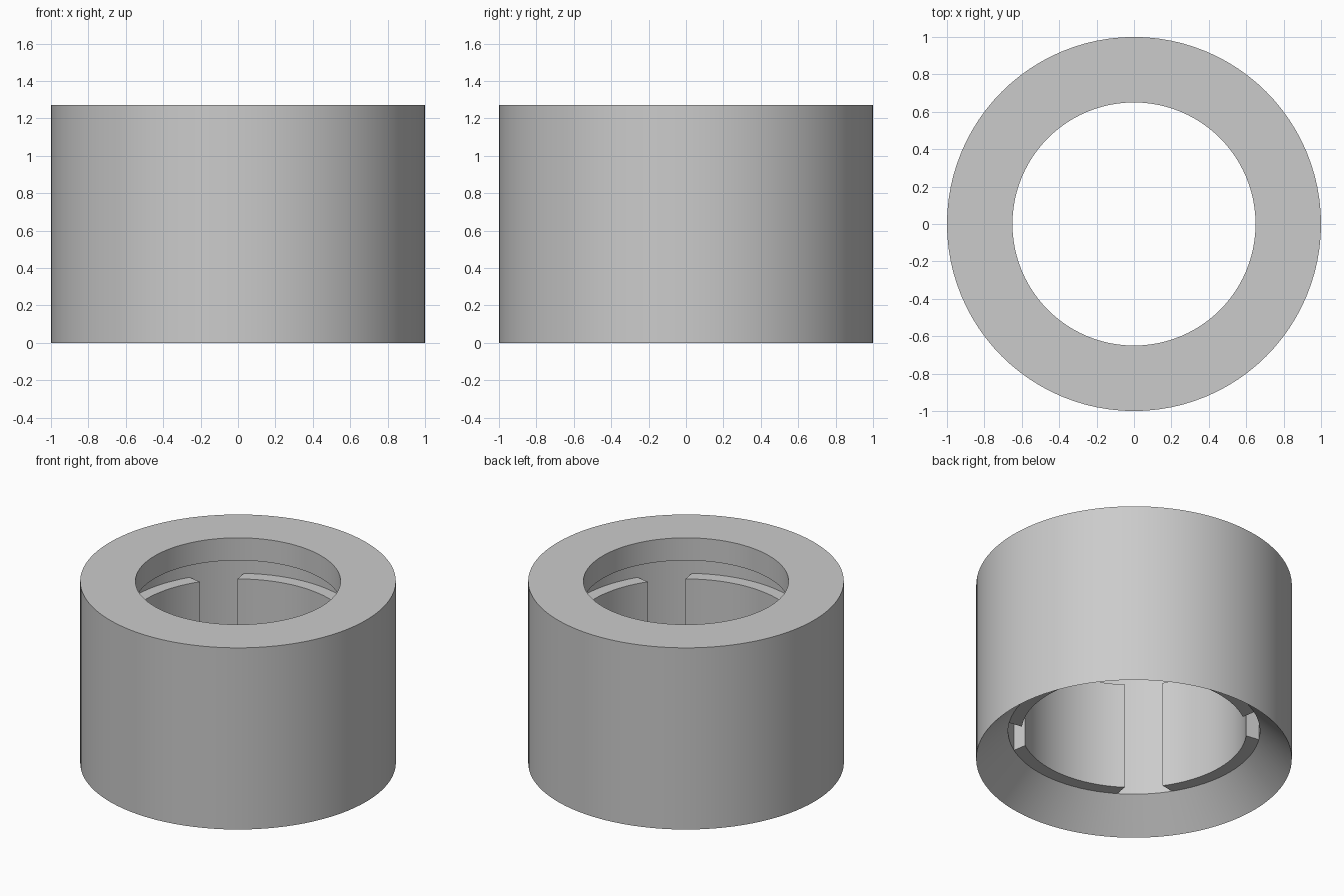
import bpy
import bmesh
from math import sin, cos, tau, radians

cube = bpy.data.objects.get("Cube")
if cube:
    bpy.data.objects.remove(cube)

SIDES = 96
HEIGHT = 1.27
BORE, PAD_R, GROOVE_R = 0.65, 0.713, 0.798
PAD_BOTTOM, PAD_TOP, LIP_BOTTOM = 0.202, 0.953, 1.112

grey = bpy.data.materials.new("plain grey")
grey.use_nodes = True
colour = (0.6, 0.6, 0.6, 1)
grey.diffuse_color = colour
grey.node_tree.nodes["Principled BSDF"].inputs["Base Color"].default_value = colour


def polar(r, a, z):
    return (r * cos(a), r * sin(a), z)


def finish(bm, name):
    bmesh.ops.recalc_face_normals(bm, faces=bm.faces)
    mesh = bpy.data.meshes.new(name)
    bm.to_mesh(mesh)
    bm.free()
    mesh.materials.append(grey)
    obj = bpy.data.objects.new(name, mesh)
    bpy.context.collection.objects.link(obj)
    bpy.ops.object.select_all(action="DESELECT")
    obj.select_set(True)
    bpy.context.view_layer.objects.active = obj
    bpy.ops.object.shade_smooth_by_angle(angle=radians(20))
    return obj


def bridge(bm, rings, closed):
    """Join matching closed cross-sections, one after another."""
    pairs = list(zip(rings, rings[1:]))
    if closed:
        pairs.append((rings[-1], rings[0]))
    for a, b in pairs:
        for i in range(len(a)):
            j = (i + 1) % len(a)
            bm.faces.new((a[i], a[j], b[j], b[i]))
    if not closed:
        bm.faces.new(rings[0])
        bm.faces.new(rings[-1])


# Outer sleeve: top lip, wide inner groove and chamfered mouth
profile = [(1, 0), (1, HEIGHT), (BORE, HEIGHT), (BORE, LIP_BOTTOM),
           (GROOVE_R, LIP_BOTTOM), (GROOVE_R, PAD_BOTTOM)]
bm = bmesh.new()
rings = [[bm.verts.new(polar(r, tau * i / SIDES, z)) for r, z in profile]
         for i in range(SIDES)]
bridge(bm, rings, closed=True)
finish(bm, "sleeve")

# Four curved pads inside, with slanted ends leaving dovetail slots on the diagonals
INNER_HALF, OUTER_HALF = radians(45 - 9.7), radians(45 - 12.9)
STEPS = 20
for name, mid in (("left", 0), ("back", 90), ("right", 180), ("front", 270)):
    bm = bmesh.new()
    rings = []
    for i in range(STEPS + 1):
        t = 2 * i / STEPS - 1
        inner = radians(mid) + t * INNER_HALF
        outer = radians(mid) + t * OUTER_HALF
        corners = [(PAD_R, inner, PAD_BOTTOM), (GROOVE_R + 0.008, outer, PAD_BOTTOM),
                   (GROOVE_R + 0.008, outer, PAD_TOP), (PAD_R, inner, PAD_TOP)]
        rings.append([bm.verts.new(polar(*c)) for c in corners])
    bridge(bm, rings, closed=False)
    finish(bm, name + "_inner_pad")
